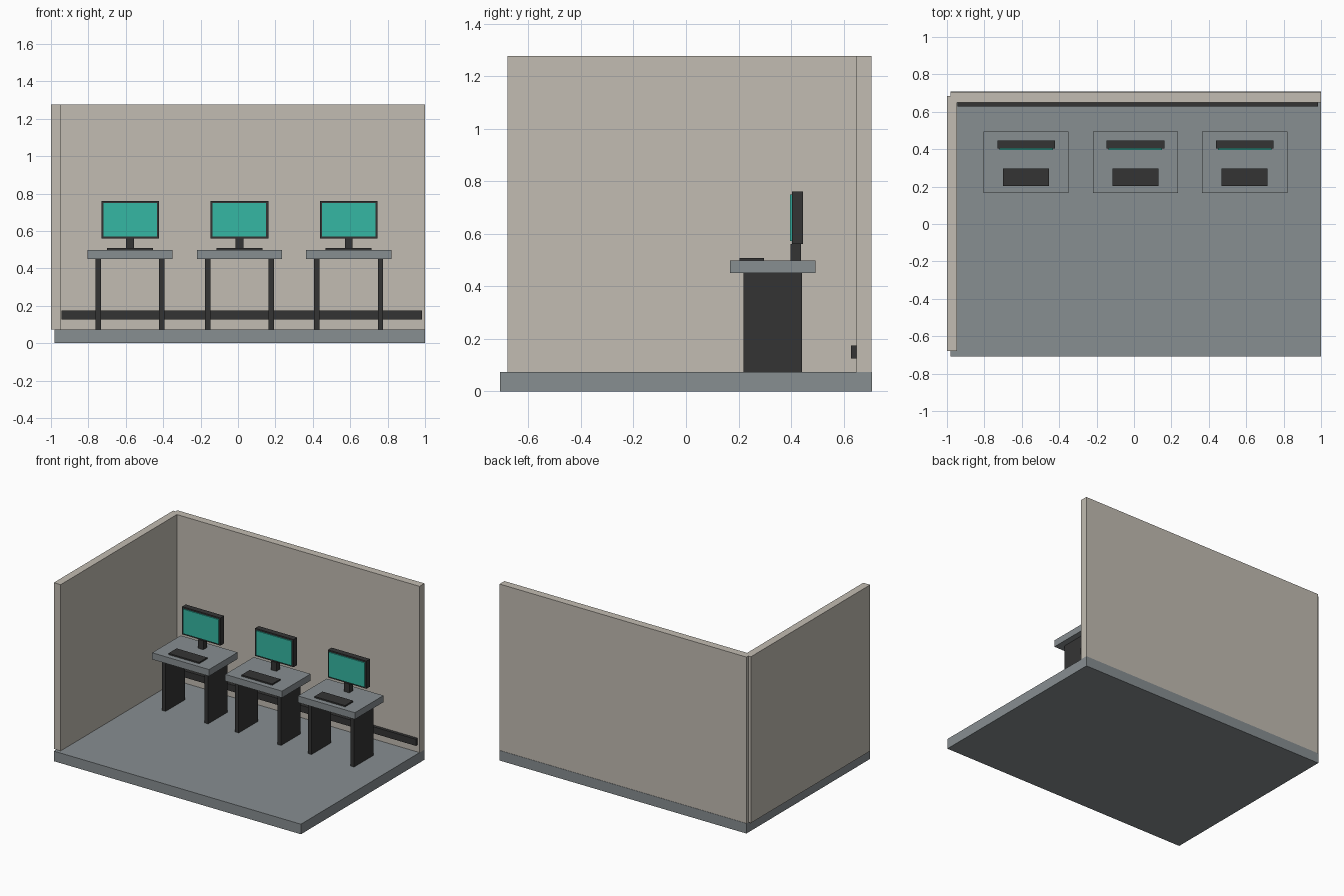
import bpy

if "Cube" in bpy.data.objects:
    bpy.data.objects.remove(bpy.data.objects["Cube"])


def material(name, rgb):
    def lin(c):
        c /= 255
        return c / 12.92 if c <= 0.04045 else ((c + 0.055) / 1.055) ** 2.4
    m = bpy.data.materials.new(name)
    m.diffuse_color = (*[lin(c) for c in rgb], 1)
    m.use_nodes = True
    m.node_tree.nodes["Principled BSDF"].inputs["Base Color"].default_value = m.diffuse_color
    return m


BEIGE = material("wall_beige", (194, 188, 178))
GREY = material("blue_grey", (135, 142, 145))
DARK = material("charcoal", (52, 52, 52))
TEAL = material("screen_teal", (53, 183, 163))


def box(name, x, y, z, mat):
    """Axis-aligned box from (min, max) ranges."""
    bpy.ops.mesh.primitive_cube_add(
        size=1, location=[(r[0] + r[1]) / 2 for r in (x, y, z)])
    o = bpy.context.object
    o.name = name
    for v in o.data.vertices:
        for i, r in enumerate((x, y, z)):
            v.co[i] *= r[1] - r[0]
    o.data.materials.append(mat)
    return o


# Room shell
FLOOR = 0.073
box("floor", (-0.98, 1.0), (-0.708, 0.708), (0, FLOOR), GREY)
box("left_wall", (-1.0, -0.945), (-0.68, 0.685), (FLOOR, 1.277), BEIGE)
box("back_wall", (-0.98, 1.0), (0.65, 0.706), (FLOOR, 1.277), BEIGE)
box("wall_rail", (-0.945, 0.985), (0.628, 0.65), (0.126, 0.174), DARK)

# Three identical workstations
for n, cx in enumerate((-0.577, 0.008, 0.592), 1):
    def part(name, half, y, z, mat, dx=0):
        box(f"{name}_{n}", (cx + dx - half, cx + dx + half), y, z, mat)

    part("desk_top", 0.228, (0.167, 0.494), (0.45, 0.498), GREY)
    for side, dx in (("left", -0.17), ("right", 0.17)):
        part(f"desk_leg_{side}", 0.0145, (0.219, 0.441), (FLOOR, 0.45), DARK, dx)
    part("keyboard", 0.123, (0.204, 0.297), (0.498, 0.508), DARK)
    part("monitor_stand", 0.021, (0.398, 0.439), (0.498, 0.562), DARK)
    part("monitor_case", 0.154, (0.404, 0.446), (0.561, 0.761), DARK)
    part("screen", 0.143, (0.396, 0.404), (0.572, 0.75), TEAL)
